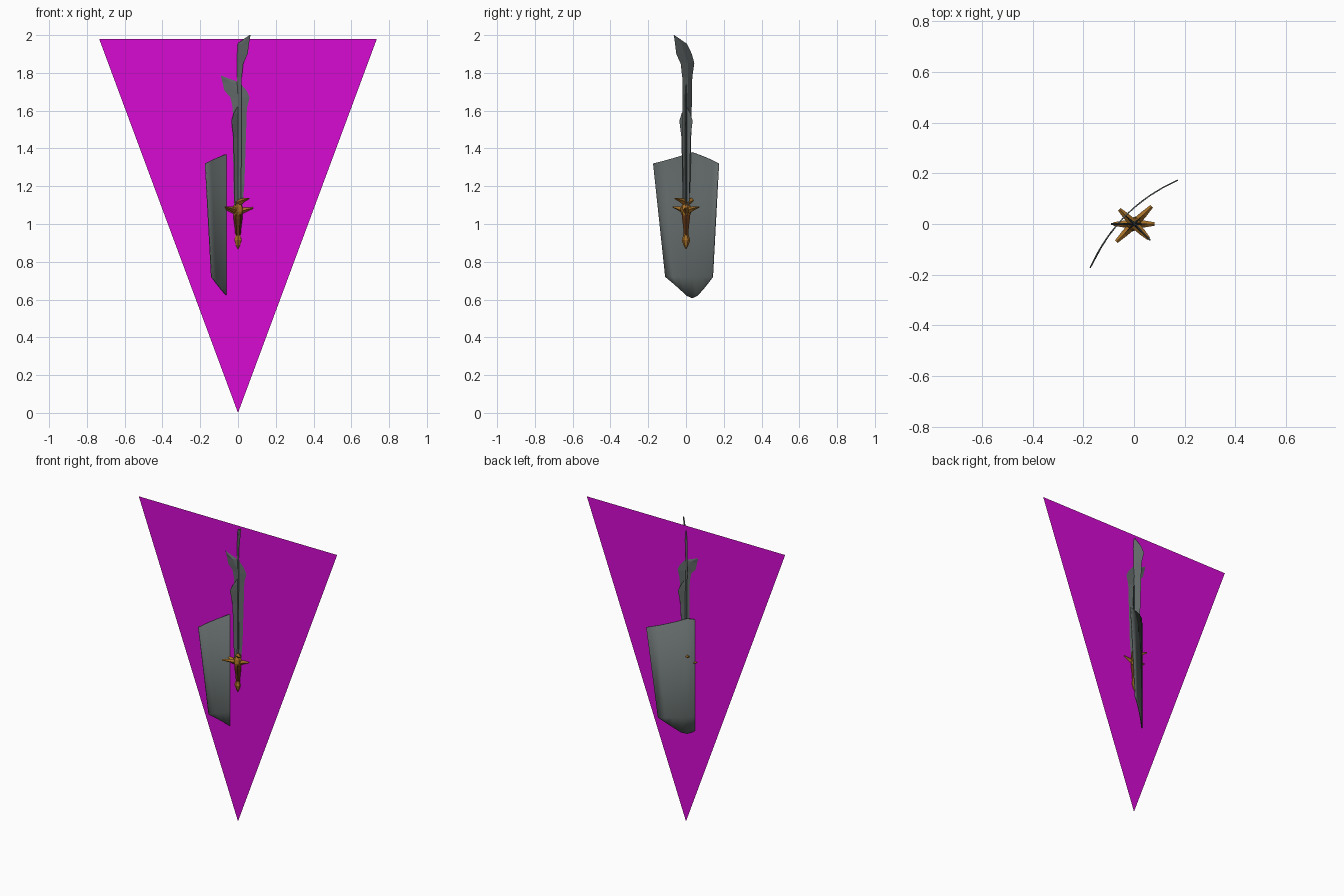
import bpy, math
from mathutils import Vector, Matrix

if "Cube" in bpy.data.objects:
    bpy.data.objects.remove(bpy.data.objects["Cube"])


def material(name, rgb):
    m = bpy.data.materials.new(name)
    m.diffuse_color = (*rgb, 1)
    m.use_nodes = True
    m.node_tree.nodes["Principled BSDF"].inputs["Base Color"].default_value = m.diffuse_color
    return m


MAGENTA = material("magenta", (0.68, 0.003, 0.65))
STEEL = material("steel grey", (0.12, 0.14, 0.138))
GOLD = material("dark gold", (0.38, 0.16, 0.02))
BROWN = material("grip brown", (0.10, 0.03, 0.006))


def make(name, verts, faces, mat, angle=0.0):
    mesh = bpy.data.meshes.new(name)
    mesh.from_pydata(verts, [], faces)
    mesh.materials.append(mat)
    ob = bpy.data.objects.new(name, mesh)
    bpy.context.collection.objects.link(ob)
    ob.rotation_euler.z = angle
    return ob


def loft(name, rings, mat, angle=0.0):
    # skin a stack of equal-length rings and cap both ends
    n = len(rings[0])
    verts = [v for r in rings for v in r]
    faces = [(i * n + j, i * n + (j + 1) % n, (i + 1) * n + (j + 1) % n, (i + 1) * n + j)
             for i in range(len(rings) - 1) for j in range(n)]
    faces += [tuple(reversed(range(n))), tuple(range(len(verts) - n, len(verts)))]
    return make(name, verts, faces, mat, angle)


def blade(name, rows, base, top, angle, thick=0.008):
    # diamond section: two cutting edges and a ridge on each face
    rings = []
    for t, lo, hi in rows:
        z = base + t * (top - base)
        mid, th = (lo + hi) / 2, thick * (1 - 0.5 * t)
        rings.append([(lo, 0, z), (mid, -th, z), (hi, 0, z), (mid, th, z)])
    return loft(name, rings, STEEL, angle)


def guard(name, reach, z, angle):
    # crossbar with tapered, slightly raised arms
    rows = [(-1, 0.015, 0.007, 0.004), (-0.55, 0.006, 0.013, 0.011), (0, -0.008, 0.017, 0.022),
            (0.55, 0.006, 0.013, 0.011), (1, 0.015, 0.007, 0.004)]
    rings = [[(s * reach, -w, z + dz), (s * reach, 0, z + dz - h),
              (s * reach, w, z + dz), (s * reach, 0, z + dz + h)] for s, dz, w, h in rows]
    return loft(name, rings[::-1], GOLD, angle)


def turned(name, profile, mat, angle, sides=6):
    return loft(name, [[(r * math.cos(2 * math.pi * k / sides),
                         r * math.sin(2 * math.pi * k / sides), z)
                        for k in range(sides)] for r, z in profile], mat, angle)


# Flat inverted triangle
make("backing_triangle", [(-0.735, 0, 1.98), (0, 0, 0), (0.735, 0, 1.98)],
     [(0, 1, 2)], MAGENTA)

# Curved shield: columns of (offset, bow, bottom, top), mirrored about the centre
half = [(0.245, 0.0, 1.32, 1.32), (0.177, 0.021, 0.72, 1.337), (0.12, 0.034, 0.675, 1.35),
        (0.06, 0.043, 0.62, 1.365), (0.0, 0.047, 0.608, 1.38)]


def bow(u):
    return 0.047 * (1 - (u / 0.245) ** 2)


cols = [-1, -0.75, -0.5, -0.22, 0, 0.22, 0.5, 0.75, 1]
sv, sf = [], []
levels = [(1.0, 0.245), (0.0, 0.177)]      # half width at the shoulder and at the hip
for c in cols:
    a = abs(c)
    ut, ub = 0.245 * c, 0.177 * c
    zb = 0.608 + (0.012 * a / 0.22 if a < 0.22 else 0.012 + 0.1 * (a - 0.22) / 0.78)
    sv += [(ut, bow(ut), 1.38 - 0.06 * a), (ub, bow(ub), 0.72), (ub, bow(ub), zb)]
for i in range(len(cols) - 1):
    a, b = i * 3, i * 3 + 3
    sf += [(a, a + 1, b + 1, b)]
    if i == 0:
        sf += [(a + 1, b + 2, b + 1)]
    elif i == len(cols) - 2:
        sf += [(a + 1, a + 2, b + 1)]
    else:
        sf += [(a + 1, a + 2, b + 2, b + 1)]
shield = make("shield", sv, sf, STEEL, math.radians(45))
for p in shield.data.polygons:
    p.use_smooth = True
solid = shield.modifiers.new("thickness", 'SOLIDIFY')
solid.thickness = 0.005
solid.offset = 0

# Three swords sharing one hilt axis
cleaver = [(0, -0.02, 0.022), (0.2, -0.024, 0.034), (0.76, -0.028, 0.047), (0.84, -0.04, 0.062),
           (0.89, -0.072, 0.045), (0.95, -0.082, 0.008), (1, -0.091, -0.088)]
leaf = [(0, -0.022, 0.022), (0.2, -0.027, 0.027), (0.7, -0.034, 0.034),
        (0.86, -0.05, 0.05), (0.93, -0.032, 0.032), (1, -0.002, 0.002)]
swords = [("tall", cleaver, 2.0, 135, 0.082, 1.12),
          ("middle", cleaver, 1.785, 0, 0.08, 1.07),
          ("short", leaf, 1.625, 45, 0.098, 1.075)]
for name, rows, top, deg, reach, gz in swords:
    ang = math.radians(deg)
    blade(name + "_blade", rows, 1.07, top, ang)
    guard(name + "_guard", reach, gz, ang)

# Shared grip, collar and pommel
turned("grip", [(0.013, 0.93), (0.018, 0.99), (0.024, 1.03), (0.022, 1.07)], BROWN, 0)
turned("collar", [(0.022, 1.045), (0.03, 1.065), (0.028, 1.09), (0.015, 1.11)], GOLD, 0.3)
turned("pommel", [(0.002, 0.868), (0.014, 0.89), (0.022, 0.915), (0.016, 0.935), (0.01, 0.955)],
       GOLD, 0.5)
